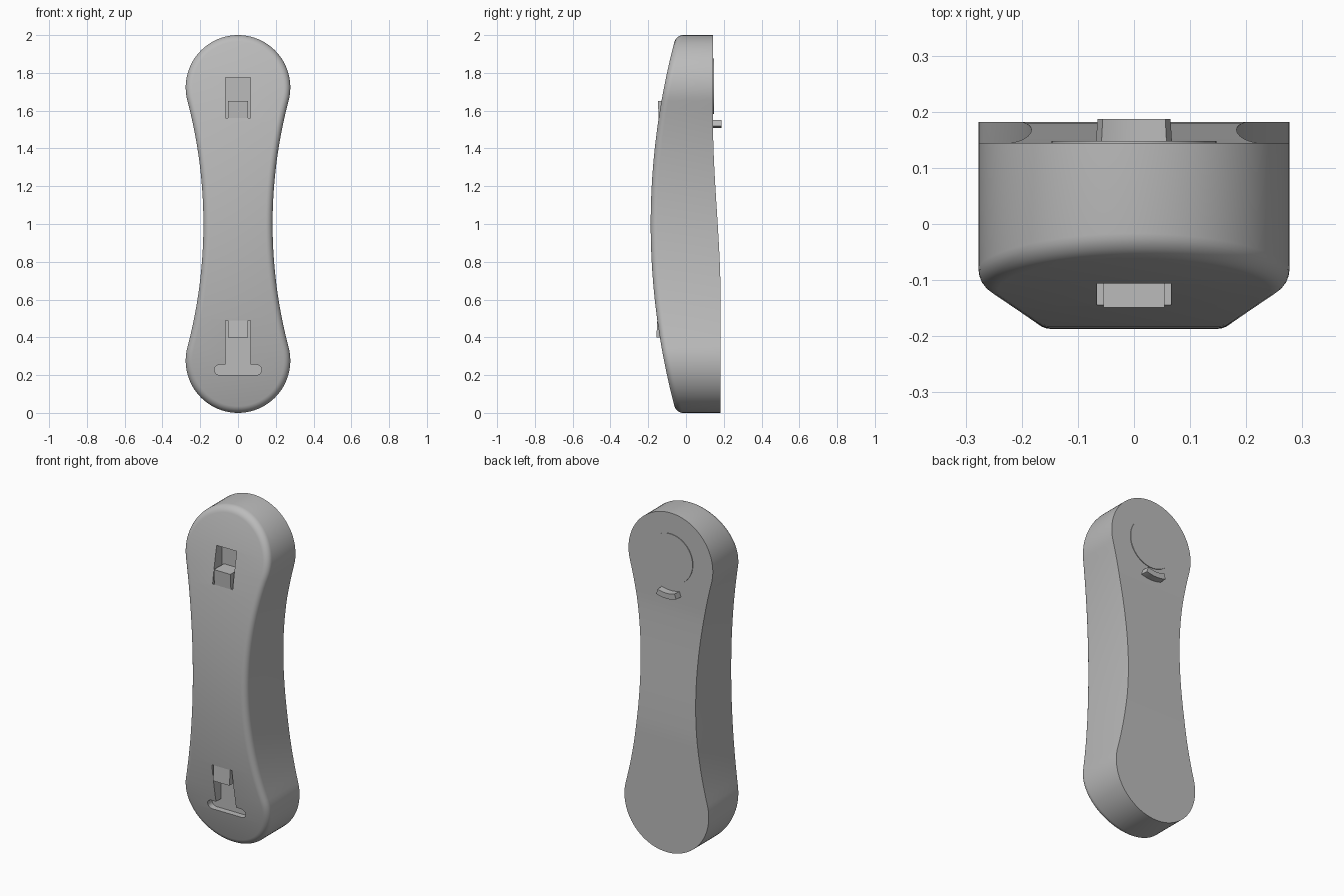
import bpy, bmesh, math

if "Cube" in bpy.data.objects:
    bpy.data.objects.remove(bpy.data.objects["Cube"])

GREY = (0.5, 0.5, 0.5, 1)
mat = bpy.data.materials.new("plain grey")
mat.use_nodes = True
mat.diffuse_color = GREY
bsdf = mat.node_tree.nodes["Principled BSDF"]
bsdf.inputs["Base Color"].default_value = GREY
bsdf.inputs["Roughness"].default_value = 0.6

END_R, END_Z, WAIST, FILLET = 0.277, 1.723, 0.183, 0.035


def front(z):
    """Bowed front surface."""
    return -0.187 + (z - 1) ** 2 / 7.4


def back(z):
    """Back surface, stepping in gently toward the top."""
    t = min(max((z - 0.7) / 0.75, 0), 1)
    t = 0.5 * t + 0.5 * t * t * (3 - 2 * t)
    return 0.182 - 0.038 * t


def make(name, bm, smooth=True):
    bmesh.ops.recalc_face_normals(bm, faces=bm.faces)
    mesh = bpy.data.meshes.new(name)
    bm.to_mesh(mesh)
    bm.free()
    mesh.materials.append(mat)
    obj = bpy.data.objects.new(name, mesh)
    bpy.context.collection.objects.link(obj)
    return obj


def activate(obj):
    bpy.ops.object.select_all(action='DESELECT')
    obj.select_set(True)
    bpy.context.view_layer.objects.active = obj


def prism(name, start, end):
    """Join two matching loops of points into a closed solid."""
    bm = bmesh.new()
    a = [bm.verts.new(p) for p in start]
    b = [bm.verts.new(p) for p in end]
    bm.faces.new(a)
    bm.faces.new(b[::-1])
    n = len(a)
    for i in range(n):
        j = (i + 1) % n
        bm.faces.new((a[i], b[i], b[j], a[j]))
    return make(name, bm)


def mirrored(half):
    return half + [(-x, z) for x, z in reversed(half)]


# Half outline as (x, z, normal x, normal z): round end, concave waist, round end
dz = END_Z - 1
R = (END_R ** 2 - WAIST ** 2 - dz ** 2) / (2 * (WAIST - END_R))
tilt = math.asin(dz / (R + END_R))
half = []
for i in range(25):
    t = (math.pi / 2 + tilt) * i / 24
    s, c = math.sin(t), math.cos(t)
    half.append((END_R * s, END_Z + END_R * c, s, c))
for i in range(1, 17):
    p = tilt * (1 - i / 16)
    s, c = math.sin(p), math.cos(p)
    half.append((WAIST + R - R * c, 1 + R * s, c, -s))
half += [(x, 2 - z, nx, -nz) for x, z, nx, nz in half[-2::-1]]
last = len(half) - 1
outline = half + [(-x, z, -nx, nz) for x, z, nx, nz in half[-2:0:-1]]
count = len(outline)

# Body: back rim, side wall, rounded front edge, caps made of cross strips
bm = bmesh.new()
rings = [[bm.verts.new((x, back(z), z)) for x, z, nx, nz in outline]]
STEPS = 6
for k in range(STEPS + 1):
    a = math.pi / 2 * k / STEPS
    inset, lift = FILLET * (1 - math.cos(a)), FILLET * (1 - math.sin(a))
    ring = []
    for x, z, nx, nz in outline:
        zi = z - nz * inset
        ring.append(bm.verts.new((x - nx * inset, front(zi) + lift, zi)))
    rings.append(ring)
for r0, r1 in zip(rings, rings[1:]):
    for i in range(count):
        j = (i + 1) % count
        bm.faces.new((r0[i], r0[j], r1[j], r1[i]))
for ring in (rings[0], rings[-1]):
    for i in range(last):
        strip = [ring[i], ring[i + 1], ring[(count - i - 1) % count], ring[(count - i) % count]]
        bm.faces.new(list(dict.fromkeys(strip)))
body = make("handle_body", bm)

# Recesses in the front: upper window with slits, lower T slot with slits
upper = mirrored([(0.054, 1.65), (0.054, 1.56), (0.066, 1.56), (0.066, 1.775)])
slot_end = []
for i in range(9):
    a = math.pi * (0.5 - i / 8)
    slot_end.append((0.0975 + 0.0275 * math.cos(a), 0.2275 + 0.0275 * math.sin(a)))
lower = mirrored([(0.054, 0.4), (0.054, 0.49), (0.066, 0.49), (0.066, 0.255)] + slot_end)
for name, pts, floor in (("upper_recess", upper, -0.055), ("lower_recess", lower, -0.065)):
    cutter = prism(name, [(x, -0.3, z) for x, z in pts], [(x, floor, z) for x, z in pts])
    cutter.hide_render = True
    mod = body.modifiers.new(name, 'BOOLEAN')
    mod.operation, mod.solver, mod.object = 'DIFFERENCE', 'EXACT', cutter
    activate(body)
    bpy.ops.object.modifier_apply(modifier=name)
    bpy.data.objects.remove(cutter)
activate(body)
bpy.ops.object.shade_smooth_by_angle(angle=math.radians(30))

# Spring tongues: thin ramps rising out of the front between the slits
for name, root, tip, rise in (("upper_tongue", 1.56, 1.651, -0.149),
                              ("lower_tongue", 0.49, 0.399, -0.157)):
    side = [(front(root), root), (rise, tip), (front(tip) + 0.03, tip), (front(root) + 0.03, root)]
    prism(name, [(-0.054, y, z) for y, z in side], [(0.054, y, z) for y, z in side])

# Shallow round pad on the back of the upper end
disc = [(0.147 * math.cos(math.tau * i / 64), 1.73 + 0.147 * math.sin(math.tau * i / 64))
        for i in range(64)]
pad = prism("back_pad", [(x, 0.135, z) for x, z in disc], [(x, 0.148, z) for x, z in disc])

# Curved catch below the pad, concentric with it
angles = [math.radians(18) * (i / 6 - 1) for i in range(13)]
arc = [(0.222 * math.sin(a), 1.73 - 0.222 * math.cos(a)) for a in angles]
arc += [(0.19 * math.sin(a), 1.73 - 0.19 * math.cos(a)) for a in reversed(angles)]
catch = prism("back_catch", [(x, 0.13, z) for x, z in arc], [(x * 0.95, 0.187, z) for x, z in arc])
for obj in (pad, catch):
    activate(obj)
    bpy.ops.object.shade_smooth_by_angle(angle=math.radians(30))
